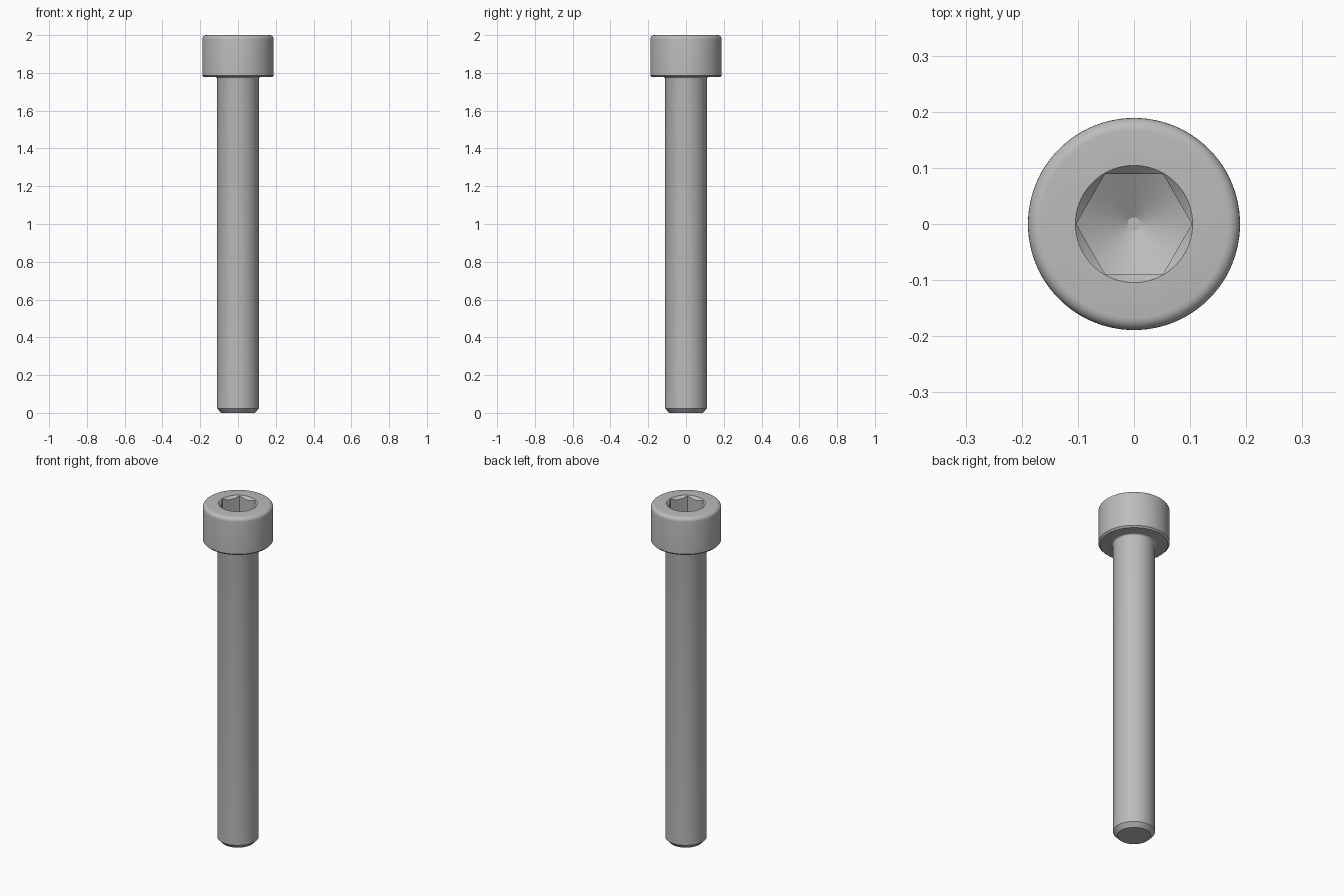
import bpy, bmesh, math
from mathutils import Matrix

if "Cube" in bpy.data.objects:
    bpy.data.objects.remove(bpy.data.objects["Cube"])

steel = bpy.data.materials.new("steel_grey")
steel.use_nodes = True
grey = (0.5, 0.5, 0.5, 1)
steel.diffuse_color = grey
steel.node_tree.nodes["Principled BSDF"].inputs["Base Color"].default_value = grey

TOP, HEAD_Z = 2.0, 1.778
HEAD_R, SHANK_R = 0.189, 0.111
FLAT = 0.0893                       # half the width across the hex flats
CORNER = FLAT / math.cos(math.pi / 6)
FLOOR = TOP - 0.115                 # depth of the socket corners


def arc(cx, cz, r, a0, a1, n=6):
    angles = [math.radians(a0 + (a1 - a0) * i / n) for i in range(n + 1)]
    return [(cx + r * math.cos(a), cz + r * math.sin(a)) for a in angles]


def lathe(name, profile, sides=96):
    """Closed solid from (radius, z) points, bottom to top."""
    bm = bmesh.new()
    rings = []
    for r, z in profile:
        ring = []
        for i in range(sides):
            a = 2 * math.pi * i / sides
            ring.append(bm.verts.new((r * math.cos(a), r * math.sin(a), z)))
        rings.append(ring)
    for low, high in zip(rings, rings[1:]):
        for i in range(sides):
            j = (i + 1) % sides
            bm.faces.new((low[i], low[j], high[j], high[i]))
    bm.faces.new(rings[0][::-1])
    bm.faces.new(rings[-1])
    mesh = bpy.data.meshes.new(name)
    bm.to_mesh(mesh)
    bm.free()
    mesh.materials.append(steel)
    ob = bpy.data.objects.new(name, mesh)
    bpy.context.collection.objects.link(ob)
    return ob


def boolean(target, cutter, operation):
    mod = target.modifiers.new("cut", "BOOLEAN")
    mod.operation, mod.solver, mod.object = operation, "EXACT", cutter
    bpy.context.view_layer.update()
    graph = bpy.context.evaluated_depsgraph_get()
    mesh = bpy.data.meshes.new_from_object(target.evaluated_get(graph))
    target.modifiers.clear()
    target.data = mesh
    bpy.data.objects.remove(cutter)


# Screw body: chamfered tip, shank, neck fillet, head with rounded rim
fillet, rim = 0.009, 0.022
profile = [(0.089, 0), (SHANK_R, 0.024), (SHANK_R, HEAD_Z - fillet)]
profile += arc(SHANK_R + fillet, HEAD_Z - fillet, fillet, 180, 90, 4)[1:]
profile += [(HEAD_R - 0.009, HEAD_Z), (HEAD_R, HEAD_Z + 0.009)]
profile += arc(HEAD_R - rim, TOP - rim, rim, 0, 90)
screw = lathe("socket_head_screw", profile)

# Hex socket with a drilled conical floor
hexagon = lathe("hex_socket_cutter", [(CORNER, TOP - 0.25), (CORNER, TOP + 0.1)], 6)
drill = lathe("drill_cutter", [(0.012, FLOOR - 0.053), (CORNER + 0.0005, FLOOR),
                               (0.15, FLOOR + 0.027), (0.15, TOP + 0.05)])
boolean(hexagon, drill, "INTERSECT")
boolean(screw, hexagon, "DIFFERENCE")

# Countersunk lead-in around the socket mouth
countersink = lathe("countersink_cutter", [(0.0645, TOP - 0.04), (0.1245, TOP + 0.02)])
boolean(screw, countersink, "DIFFERENCE")

# Smooth round surfaces, crisp edges
bpy.ops.object.select_all(action="DESELECT")
screw.select_set(True)
bpy.context.view_layer.objects.active = screw
bpy.ops.object.shade_smooth_by_angle(angle=math.radians(28))
